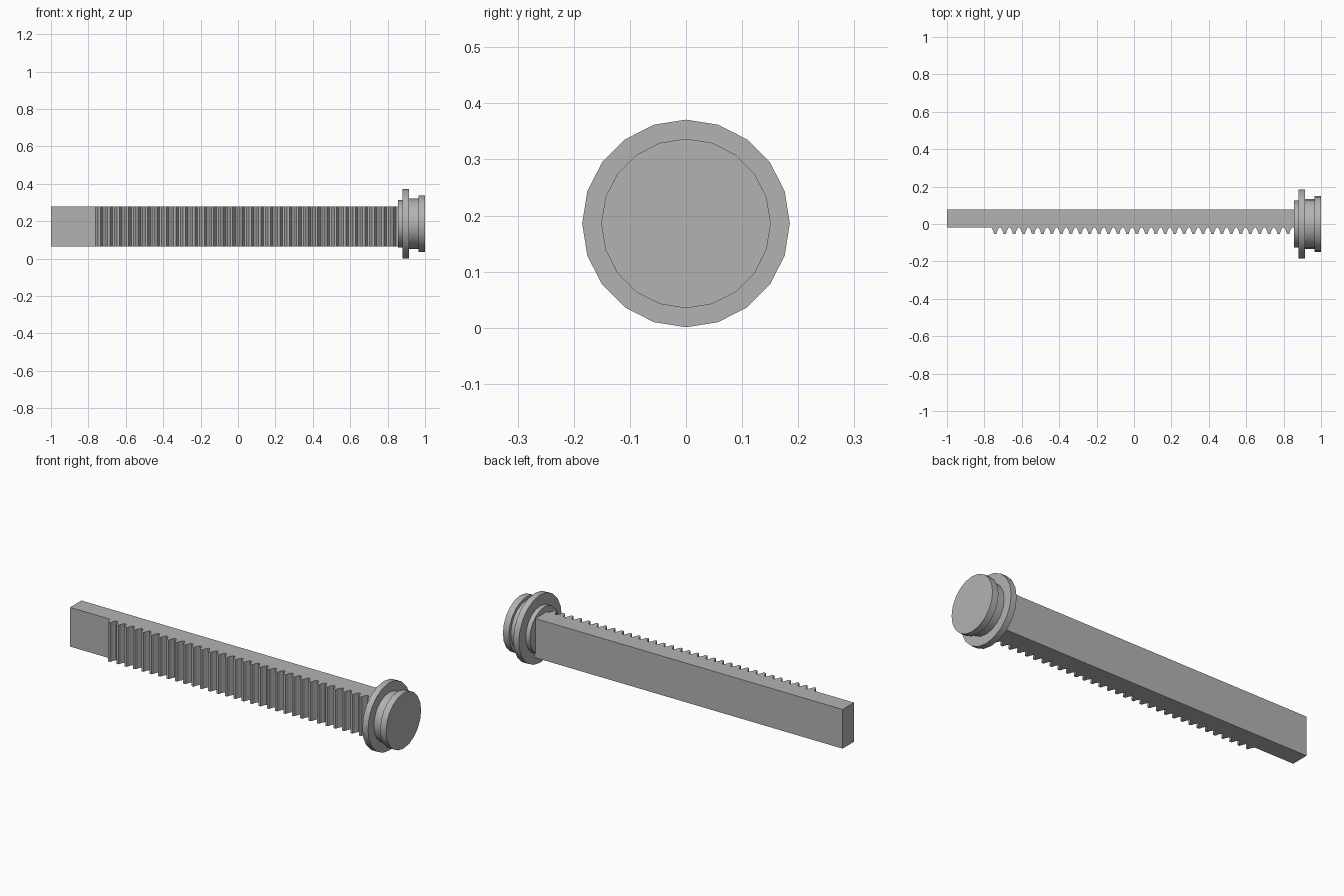
import bpy
import bmesh
import math

cube = bpy.data.objects.get("Cube")
if cube:
    bpy.data.objects.remove(cube, do_unlink=True)

grey = bpy.data.materials.new("steel_grey")
grey.use_nodes = True
grey.diffuse_color = (0.45, 0.45, 0.45, 1)
grey.node_tree.nodes["Principled BSDF"].inputs["Base Color"].default_value = (0.45, 0.45, 0.45, 1)


def make_object(name, bm):
    bmesh.ops.recalc_face_normals(bm, faces=bm.faces)
    mesh = bpy.data.meshes.new(name)
    bm.to_mesh(mesh)
    bm.free()
    mesh.materials.append(grey)
    obj = bpy.data.objects.new(name, mesh)
    bpy.context.collection.objects.link(obj)
    return obj


# Toothed bar: one outline seen from above, extruded upwards
BAR_END, BACK, ROOT, TIP = 0.86, 0.078, -0.02, -0.054
TEETH, FIRST, PITCH = 32, -0.762, 0.0505
outline = [(BAR_END, ROOT), (BAR_END, BACK), (-1, BACK), (-1, ROOT)]
tooth = [(0.0, 0), (0.18, 0.5), (0.24, 0.85), (0.28, 1),
         (0.52, 1), (0.56, 0.85), (0.62, 0.5), (0.8, 0)]
for i in range(TEETH):
    for along, out in tooth:
        outline.append((FIRST + (i + along) * PITCH, ROOT + out * (TIP - ROOT)))

bm = bmesh.new()
base = bm.faces.new([bm.verts.new((x, y, 0.064)) for x, y in outline])
top = bmesh.ops.extrude_face_region(bm, geom=[base])
bmesh.ops.translate(bm, vec=(0, 0, 0.214),
                    verts=[v for v in top["geom"] if isinstance(v, bmesh.types.BMVert)])
make_object("toothed_bar", bm)

# Round end: stepped profile (x, radius) turned about the bar direction
AXIS_Z, SIDES = 0.186, 20
profile = [(0.855, 0.126), (0.88, 0.126), (0.88, 0.185), (0.914, 0.185),
           (0.914, 0.134), (0.964, 0.134), (0.964, 0.151), (1, 0.151)]
bm = bmesh.new()
rings = []
for x, r in profile:
    angles = [math.tau * k / SIDES for k in range(SIDES)]
    rings.append([bm.verts.new((x, r * math.sin(a), AXIS_Z + r * math.cos(a))) for a in angles])
for a, b in zip(rings, rings[1:]):
    for k in range(SIDES):
        n = (k + 1) % SIDES
        bm.faces.new((a[k], a[n], b[n], b[k]))
bm.faces.new(rings[0])
bm.faces.new(rings[-1])
knob = make_object("stepped_end_knob", bm)

bpy.ops.object.select_all(action="DESELECT")
knob.select_set(True)
bpy.context.view_layer.objects.active = knob
bpy.ops.object.shade_smooth_by_angle(angle=math.radians(30))
